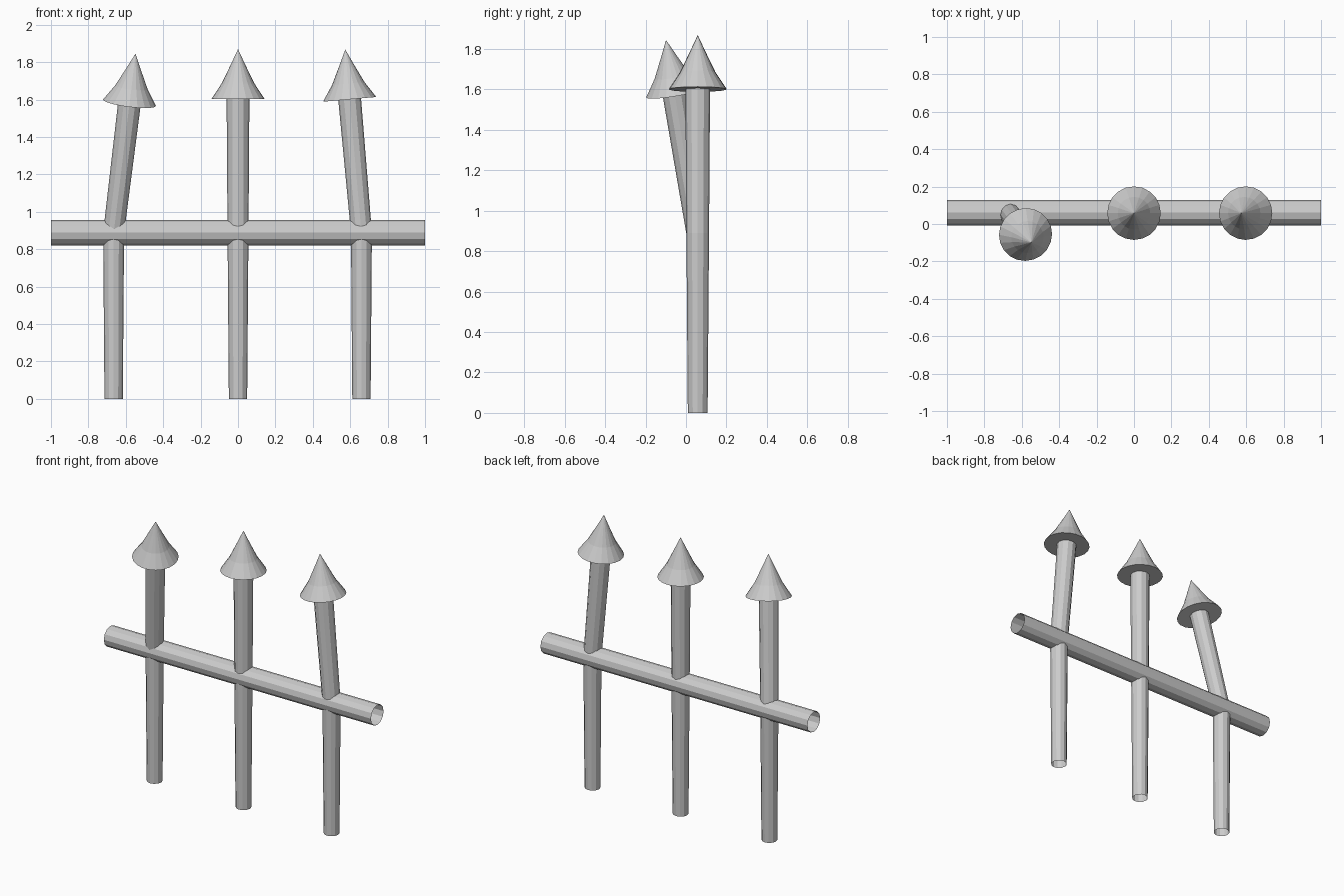
import bpy, bmesh, math
from mathutils import Vector

if "Cube" in bpy.data.objects:
    bpy.data.objects.remove(bpy.data.objects["Cube"])

Y = 0.058       # depth of the fence line
RAIL_Z = 0.888  # height of the rail centre


def tube(name, rings, sides, cap_start=False, phase=0.0):
    """Skin (centre, axis, radius) rings; radius 0 closes to a point."""
    bm = bmesh.new()
    loops = []
    for centre, axis, radius in rings:
        c = Vector(centre)
        if radius == 0:
            loops.append([bm.verts.new(c)])
            continue
        turn = Vector((0, 0, 1)).rotation_difference(Vector(axis))
        loop = []
        for i in range(sides):
            a = 2 * math.pi * (i + phase) / sides
            loop.append(bm.verts.new(c + turn @ Vector((radius * math.cos(a), radius * math.sin(a), 0))))
        loops.append(loop)
    for low, high in zip(loops, loops[1:]):
        for i in range(sides):
            j = (i + 1) % sides
            if len(high) == 1:
                bm.faces.new((low[i], low[j], high[0]))
            else:
                bm.faces.new((low[i], low[j], high[j], high[i]))
    if cap_start:
        bm.faces.new(list(reversed(loops[0])))
    mesh = bpy.data.meshes.new(name)
    bm.to_mesh(mesh)
    bm.free()
    obj = bpy.data.objects.new(name, mesh)
    bpy.context.collection.objects.link(obj)
    return obj


def picket(side, x, head_base):
    """Tapered post that bends at the rail, topped with a flared spike."""
    bend, base = Vector((x, Y, RAIL_Z)), Vector(head_base)
    axis = (base - bend).normalized()
    up = Vector((0, 0, 1))
    tube(side + "_post", [((x, Y, 0), up, 0.049),
                          (bend, (axis + up).normalized(), 0.056),
                          (base, axis, 0.061)], 12)
    profile = [(0.143, 0), (0.087, 0.085), (0.041, 0.18), (0, 0.267)]
    tube(side + "_spike", [(base + axis * h, axis, r) for r, h in profile], 20, cap_start=True)


# Horizontal open-ended rail
tube("rail", [((-1, Y + 0.003, RAIL_Z), (1, 0, 0), 0.068),
              ((1, Y + 0.003, RAIL_Z), (1, 0, 0), 0.068)], 12)

# Three pickets, the outer ones leaning
picket("left", -0.665, (-0.58, -0.056, 1.583))
picket("middle", 0.0, (0.0, Y, 1.602))
picket("right", 0.66, (0.597, Y, 1.601))
